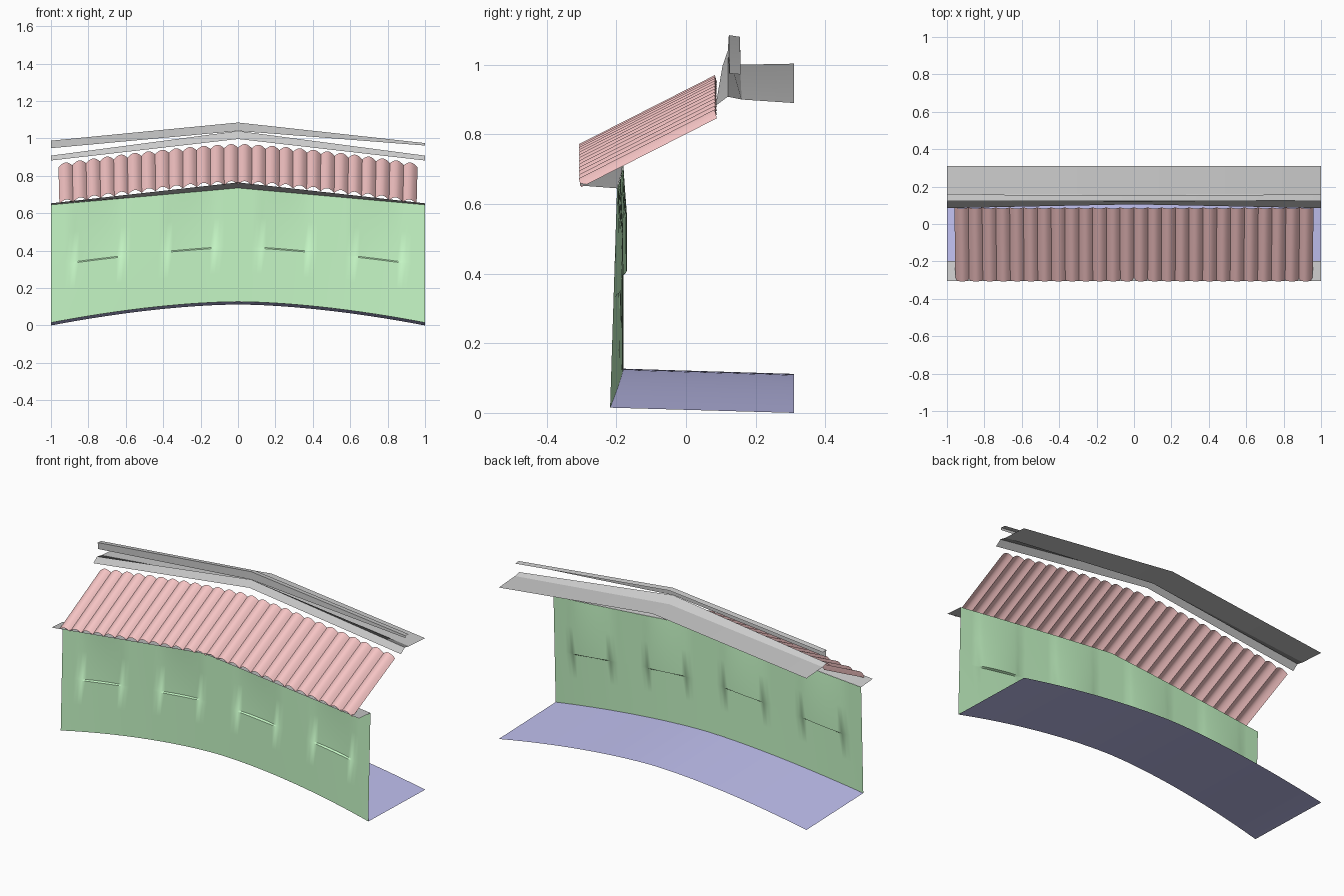
import bpy, math

if "Cube" in bpy.data.objects:
    bpy.data.objects.remove(bpy.data.objects["Cube"])

def material(name, rgb):
    m = bpy.data.materials.new(name)
    m.diffuse_color = (*rgb, 1)
    m.use_nodes = True
    m.node_tree.nodes["Principled BSDF"].inputs["Base Color"].default_value = m.diffuse_color
    return m

green = material("green", (0.56, 0.93, 0.56))
pink = material("pink", (0.93, 0.56, 0.56))
blue = material("blue", (0.53, 0.53, 0.87))

def sheet(name, xs, ts, f, mat=None, angle=30):
    """Open surface: f(x, t) gives a point for each column x and row t."""
    n = len(ts)
    verts = [f(x, t) for x in xs for t in ts]
    faces = [(i * n + j, (i + 1) * n + j, (i + 1) * n + j + 1, i * n + j + 1)
             for i in range(len(xs) - 1) for j in range(n - 1)]
    me = bpy.data.meshes.new(name)
    me.from_pydata(verts, [], faces)
    ob = bpy.data.objects.new(name, me)
    bpy.context.collection.objects.link(ob)
    if mat:
        me.materials.append(mat)
    bpy.ops.object.select_all(action='DESELECT')
    ob.select_set(True)
    bpy.context.view_layer.objects.active = ob
    bpy.ops.object.shade_smooth_by_angle(angle=math.radians(angle))
    return ob

def span(a, b, n):
    return [a + (b - a) * i / n for i in range(n + 1)]

def lerp(a, b, t):
    return a + (b - a) * t

# shared arcs: the whole wall rises and bows back at the middle
def arch(x):
    return 0.112 * (1 - abs(x) ** 1.7)

def wall_foot(x):
    return -0.18 - 0.038 * x * x, 0.015 + arch(x)

def wall_head(x):
    return -0.18 - 0.018 * x * x, 0.735 - 0.09 * abs(x)

# floor
def floor_pt(x, t):
    y, z = wall_foot(x)
    return x, lerp(y, 0.31, t), lerp(z, arch(x), t)

sheet("floor", span(-1, 1, 40), [0, 1], floor_pt, blue)

# wall with pilasters and shallow upper niches above a sill
def niche(x):
    for a in (0.1, 0.6):
        u = (abs(x) - a) / 0.3
        if 0 < u < 1:
            return math.sin(math.pi * u) ** 0.6
    return 0

def wall_pt(x, t):
    y0, z0 = wall_foot(x)
    y1, z1 = wall_head(x)
    depth = 0.012 * niche(x) if 0.485 < t < 0.99 else 0
    return x, lerp(y0, y1, t) + depth, lerp(z0, z1, t)

sheet("wall", span(-1, 1, 80), [0, 0.25, 0.48, 0.49, 0.75, 1], wall_pt, green)

# eave soffit between wall head and roof edge
def eave_pt(x, t):
    y, z = wall_head(x)
    return x, lerp(-0.305, y, t), lerp(0.765 - 0.112 * abs(x), z, t)

sheet("eave", [-1, -0.5, 0, 0.5, 1], [0, 1], eave_pt)

# roof of half-round tile rows
ROWS = 26
def roof_pt(x, t):
    ripple = 0.02 * abs(math.sin(math.pi * ROWS * (x + 1) / 2)) - 0.012
    fall = 0.105 * abs(x) ** 1.4
    z = lerp(0.765, 0.963, t) - fall + ripple
    return x * lerp(0.955, 0.96, t), lerp(-0.305, 0.085, t) - 0.3 * ripple, z

sheet("roof_tiles", span(-1, 1, ROWS * 8), [0, 1], roof_pt, pink)

# ridge flashing and flat ledge behind it
END = [(0.085, 0.882), (0.12, 0.908), (0.16, 0.9), (0.31, 0.89)]
MID = [(0.105, 0.997), (0.12, 1.04), (0.155, 1.0), (0.31, 1.003)]
def ledge_pt(x, i):
    (y0, z0), (y1, z1) = MID[i], END[i]
    return x, lerp(y0, y1, abs(x)), lerp(z0, z1, abs(x))

sheet("ridge_ledge", [-1, 0, 1], range(4), ledge_pt)

# thin folded ridge cap floating above the ledge
CAP = {-1: [(0.13, 0.948), (0.125, 0.988), (0.157, 0.985)],
       0: [(0.12, 1.04), (0.123, 1.085), (0.155, 1.08)],
       1: [(0.125, 0.962), (0.125, 0.975), (0.157, 0.972)]}
sheet("ridge_cap", [-1, 0, 1], range(3), lambda x, i: (x, *CAP[x][i]))
